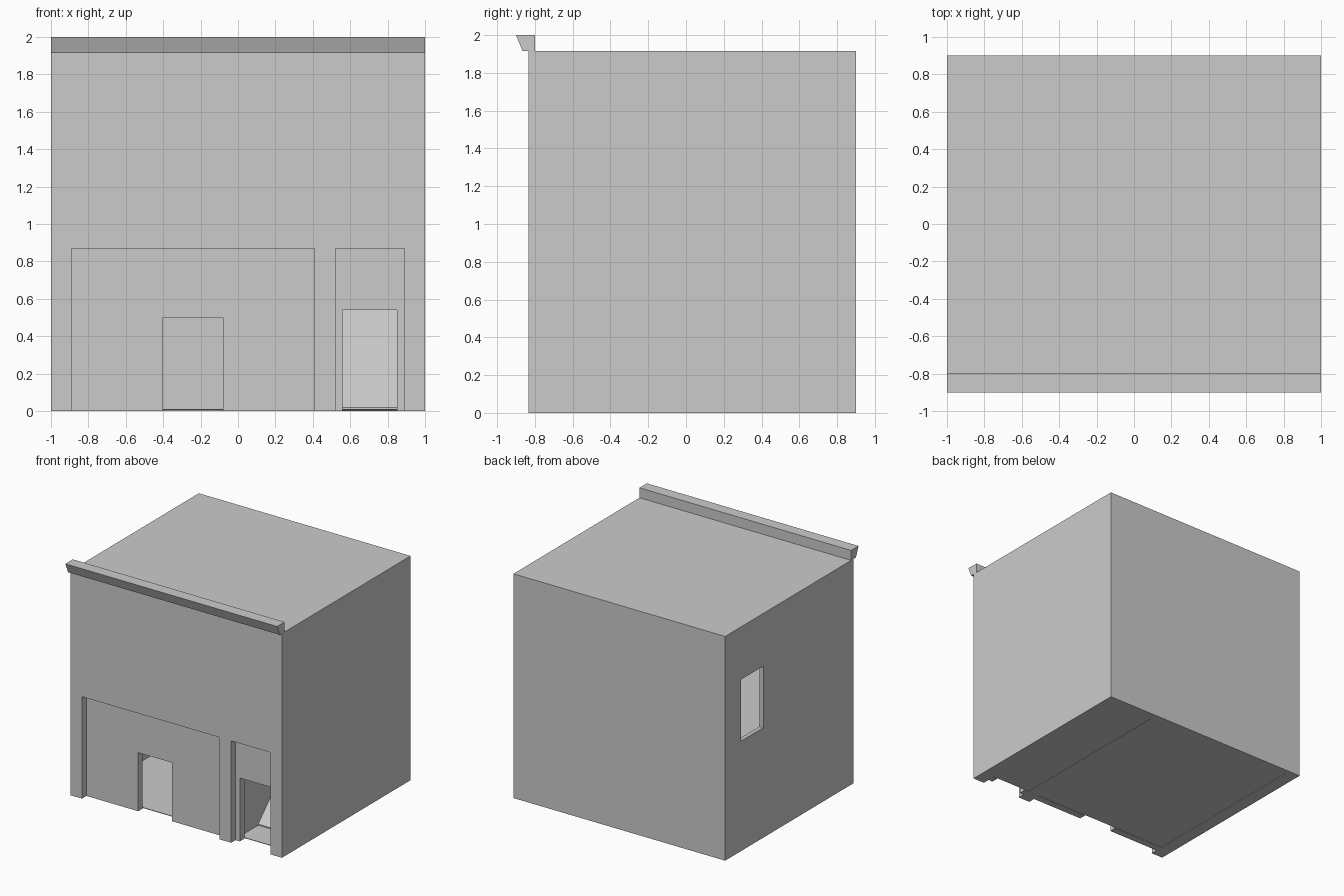
import bpy
import bmesh

cube = bpy.data.objects.get("Cube")
if cube:
    bpy.data.objects.remove(cube, do_unlink=True)

plaster = bpy.data.materials.new("grey plaster")
plaster.use_nodes = True
grey = (0.6, 0.6, 0.6, 1)
plaster.diffuse_color = grey
plaster.node_tree.nodes["Principled BSDF"].inputs["Base Color"].default_value = grey


def prism(name, profile, x0, x1):
    """Extrude a (y, z) profile along x."""
    bm = bmesh.new()
    face = bm.faces.new([bm.verts.new((x0, y, z)) for y, z in profile])
    side = bmesh.ops.extrude_face_region(bm, geom=[face])["geom"]
    verts = [v for v in side if isinstance(v, bmesh.types.BMVert)]
    bmesh.ops.translate(bm, verts=verts, vec=(x1 - x0, 0, 0))
    bmesh.ops.recalc_face_normals(bm, faces=bm.faces)
    mesh = bpy.data.meshes.new(name)
    bm.to_mesh(mesh)
    bm.free()
    mesh.materials.append(plaster)
    obj = bpy.data.objects.new(name, mesh)
    bpy.context.collection.objects.link(obj)
    return obj


def box(name, x, y, z):
    profile = [(y[0], z[0]), (y[1], z[0]), (y[1], z[1]), (y[0], z[1])]
    return prism(name, profile, *x)


def carve(target, *extents):
    """Cut a box-shaped space out of the target."""
    cutter = box("cutter", *extents)
    cutter.hide_render = True
    mod = target.modifiers.new("carve", "BOOLEAN")
    mod.operation = "DIFFERENCE"
    mod.solver = "EXACT"
    mod.object = cutter
    bpy.context.view_layer.objects.active = target
    bpy.ops.object.modifier_apply(modifier=mod.name)
    bpy.data.objects.remove(cutter, do_unlink=True)


# Main block and the plan of its two ground floor rooms
walls = box("building_walls", (-1, 1), (-0.835, 0.9), (0, 1.915))
main_room = (-0.89, 0.41)
stair_room = (0.52, 0.89)

# Ground floor rooms and the shallow recesses in the front
for span in (main_room, stair_room):
    carve(walls, span, (-0.715, 0.855), (-0.1, 0.87))
    carve(walls, span, (-1, -0.775), (-0.1, 0.87))

# Doorways
carve(walls, (-0.4, -0.08), (-0.8, -0.65), (-0.1, 0.5))
carve(walls, (0.56, 0.85), (-0.8, -0.65), (-0.1, 0.54))

# Upper room, stairwell and side window
carve(walls, (-0.965, 0.965), (-0.8, 0.865), (0.93, 1.88))
carve(walls, (0.525, 0.885), (-0.2, 0.45), (0.8, 1.0))
carve(walls, (-1.1, -0.9), (0.385, 0.685), (0.94, 1.465))

# Ground floors
for name, span in (("main_floor", main_room), ("stair_floor", stair_room)):
    box(name, span, (-0.715, 0.855), (0.005, 0.01))

# Ramp to the upper floor
prism("ramp", [(-0.47, 0.003), (-0.47, 0.02), (0.44, 0.93), (0.855, 0.93),
               (0.855, 0.003)], *stair_room)

# Sloped cornice along the top of the front
prism("cornice", [(-0.9, 2), (-0.8, 2), (-0.8, 1.915), (-0.865, 1.915)], -1, 1)
